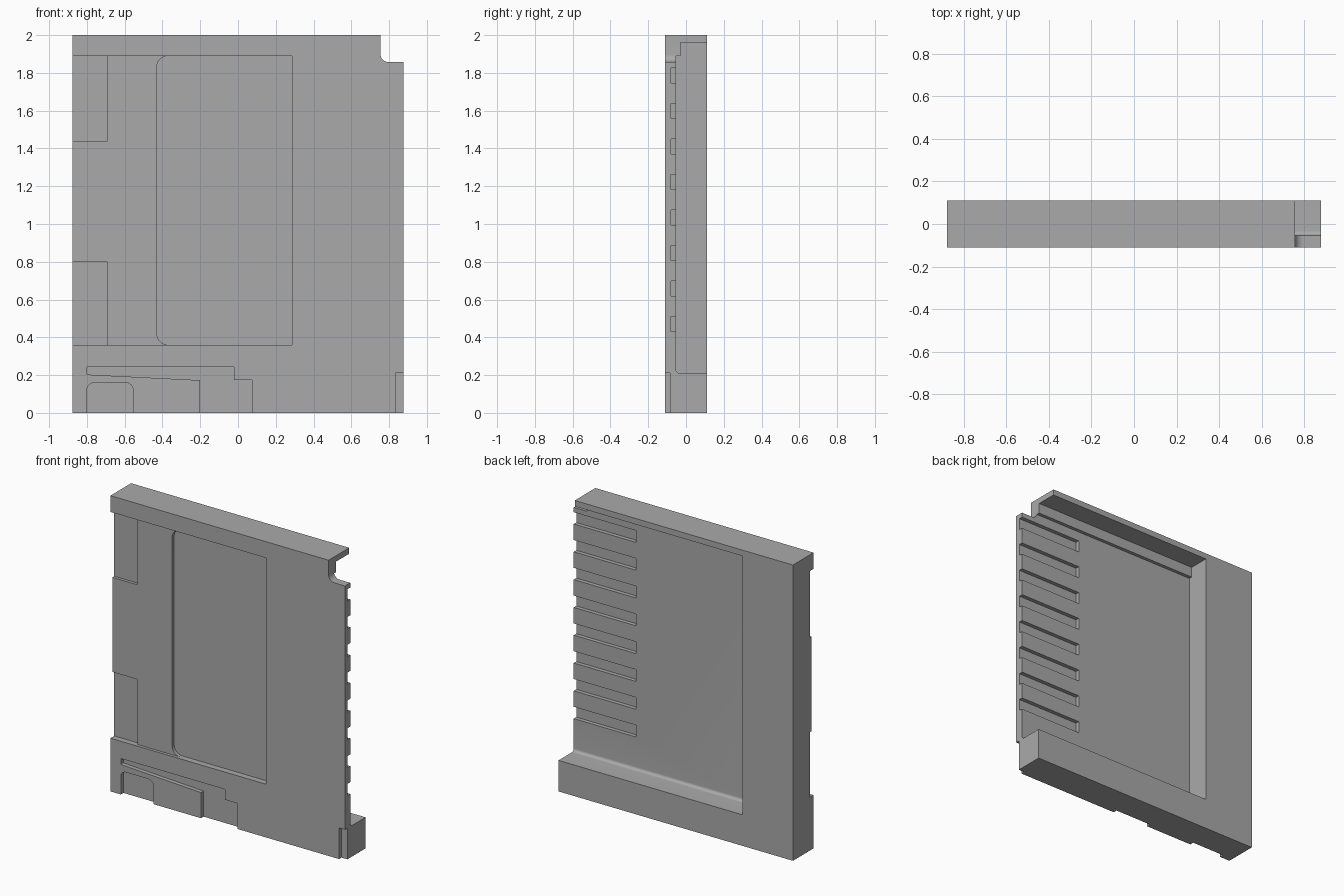
import bpy, bmesh, math
from mathutils import Vector

cube = bpy.data.objects.get("Cube")
if cube:
    bpy.data.objects.remove(cube, do_unlink=True)

grey = bpy.data.materials.new("plain grey")
grey.use_nodes = True
colour = (0.4, 0.4, 0.4, 1)
grey.diffuse_color = colour
grey.node_tree.nodes["Principled BSDF"].inputs["Base Color"].default_value = colour

W, D, H = 0.877, 0.11, 2.0     # half width, half depth, height
OUT = 0.1                      # cutter overshoot


def prism(name, points, axis, lo, hi):
    """Extrude an outline: axis 'y' takes (x, z) points, axis 'x' takes (y, z)."""
    def place(p, t):
        return Vector((p[0], t, p[1])) if axis == "y" else Vector((t, p[0], p[1]))
    bm = bmesh.new()
    face = bm.faces.new([bm.verts.new(place(p, lo)) for p in points])
    side = bmesh.ops.extrude_face_region(bm, geom=[face])["geom"]
    verts = [v for v in side if isinstance(v, bmesh.types.BMVert)]
    bmesh.ops.translate(bm, verts=verts, vec=place((0, 0), hi - lo))
    bmesh.ops.recalc_face_normals(bm, faces=bm.faces)
    mesh = bpy.data.meshes.new(name)
    bm.to_mesh(mesh)
    bm.free()
    mesh.materials.append(grey)
    obj = bpy.data.objects.new(name, mesh)
    bpy.context.collection.objects.link(obj)
    return obj


def rect(a, b, c, d):
    return [(a, c), (b, c), (b, d), (a, d)]


def arc(cx, cz, r, start, end, steps=8):
    angles = [math.radians(start + (end - start) * i / steps) for i in range(steps + 1)]
    return [(cx + r * math.cos(a), cz + r * math.sin(a)) for a in angles]


panel = prism("door_panel", rect(-W, W, 0, H), "y", -D, D)


def cut(points, axis, lo, hi):
    cutter = prism("cutter", points, axis, lo, hi)
    cutter.hide_render = True
    mod = panel.modifiers.new("cut", "BOOLEAN")
    mod.operation, mod.solver, mod.object = "DIFFERENCE", "EXACT", cutter
    bpy.context.view_layer.objects.active = panel
    bpy.ops.object.modifier_apply(modifier=mod.name)
    bpy.data.objects.remove(cutter, do_unlink=True)


def cut_front(points, depth):
    cut(points, "y", -D - OUT, -D + depth)


# Large back recess: stepped at the top, filleted at the bottom, open on one side
floor = -0.053
cut([(D + OUT, 0.21)] + arc(floor + 0.02, 0.23, 0.02, 270, 180)
    + [(floor, 1.89), (-0.03, 1.89), (-0.03, 1.96), (D + OUT, 1.96)],
    "x", -0.5, W + OUT)

# Row of slots in the recess floor
for i in range(8):
    z = 0.43 + i * 0.188
    cut(rect(0.41, W + OUT, z, z + 0.08), "y", -0.08, -0.03)

# Top corner notch with rounded inside corner
cut([(W + OUT, 1.858)] + arc(0.795, 1.898, 0.04, 270, 180)
    + [(0.755, H + OUT), (W + OUT, H + OUT)], "y", -D - OUT, D + OUT)

# Shallow front recess, deeper rounded window panel and two edge pockets
cut_front(rect(-W - OUT, 0.285, 0.36, 1.89), 0.02)
cut_front([(0.285, 0.36), (0.285, 1.89)] + arc(-0.37, 1.83, 0.06, 90, 180)
          + arc(-0.37, 0.42, 0.06, 180, 270), 0.042)
for low, high in ((0.36, 0.80), (1.44, 1.89)):
    cut_front(rect(-W - OUT, -0.69, low, high), 0.04)

# Lower channel that turns down to the bottom edge
cut_front([(-0.8, 0.243), (-0.02, 0.243), (-0.02, 0.173), (0.075, 0.173),
           (0.075, -OUT), (-0.2, -OUT), (-0.2, 0.173), (-0.8, 0.203)], 0.028)

# Arched recess and small corner cut at the bottom
cut_front([(-0.555, -OUT)] + arc(-0.595, 0.12, 0.04, 0, 90)
          + arc(-0.76, 0.12, 0.04, 90, 180) + [(-0.8, -OUT)], 0.028)
cut_front(rect(0.833, W + OUT, -OUT, 0.21), 0.026)

# Smooth the fillets, keep the edges sharp
bpy.ops.object.select_all(action="DESELECT")
panel.select_set(True)
bpy.context.view_layer.objects.active = panel
bpy.ops.object.shade_smooth_by_angle(angle=math.radians(30))
